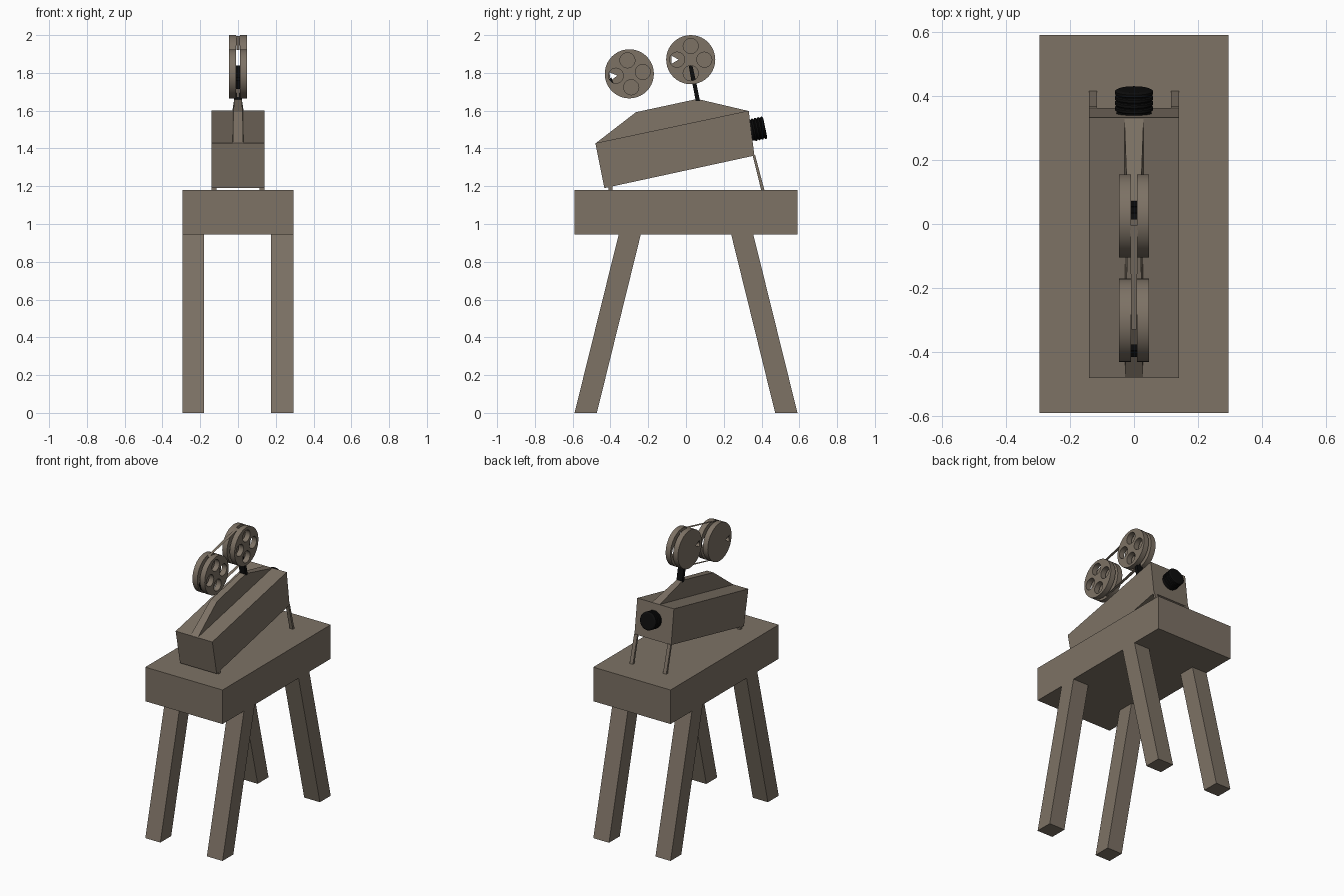
import bpy, bmesh, math
from mathutils import Vector, Matrix

if "Cube" in bpy.data.objects:
    bpy.data.objects.remove(bpy.data.objects["Cube"])


def material(name, col):
    m = bpy.data.materials.new(name)
    m.diffuse_color = (*col, 1)
    m.use_nodes = True
    m.node_tree.nodes["Principled BSDF"].inputs["Base Color"].default_value = m.diffuse_color
    return m


BROWN = material("grey brown", (0.205, 0.168, 0.130))
BLACK = material("black", (0.004, 0.004, 0.004))


def finish(name, bm, mat):
    bmesh.ops.recalc_face_normals(bm, faces=bm.faces)
    me = bpy.data.meshes.new(name)
    bm.to_mesh(me)
    bm.free()
    me.materials.append(mat)
    ob = bpy.data.objects.new(name, me)
    bpy.context.collection.objects.link(ob)
    return ob


def prism(name, profile, x0, x1, mat=BROWN):
    """Extrude a (y, z) outline from x0 to x1."""
    bm = bmesh.new()
    a = [bm.verts.new((x0, y, z)) for y, z in profile]
    b = [bm.verts.new((x1, y, z)) for y, z in profile]
    bm.faces.new(a)
    bm.faces.new(b[::-1])
    n = len(a)
    for i in range(n):
        j = (i + 1) % n
        bm.faces.new((a[i], b[i], b[j], a[j]))
    return finish(name, bm, mat)


def lathe(name, profile, start, axis, segs, mat):
    """Revolve (distance, radius) points about an axis."""
    bm = bmesh.new()
    rot = Vector(axis).to_track_quat('Z', 'Y').to_matrix().to_4x4()
    m = Matrix.Translation(start) @ rot
    rings = [[bm.verts.new(m @ Vector((r * math.cos(k * math.tau / segs),
                                       r * math.sin(k * math.tau / segs), t)))
              for k in range(segs)] for t, r in profile]
    for p, q in zip(rings, rings[1:]):
        for k in range(segs):
            j = (k + 1) % segs
            bm.faces.new((p[k], p[j], q[j], q[k]))
    bm.faces.new(rings[0])
    bm.faces.new(rings[-1])
    return finish(name, bm, mat)


def circle(cx, cy, r, n, a0=0.0):
    return [(cx + r * math.cos(a0 + k * math.tau / n),
             cy + r * math.sin(a0 + k * math.tau / n)) for k in range(n)]


def plate(name, loops, location, half):
    """Filled outline with holes, lying in the yz plane."""
    cu = bpy.data.curves.new(name, 'CURVE')
    cu.dimensions = '2D'
    cu.fill_mode = 'BOTH'
    cu.extrude = half
    for pts in loops:
        s = cu.splines.new('POLY')
        s.points.add(len(pts) - 1)
        for p, (u, v) in zip(s.points, pts):
            p.co = (u, v, 0, 1)
        s.use_cyclic_u = True
    cu.materials.append(BROWN)
    ob = bpy.data.objects.new(name, cu)
    bpy.context.collection.objects.link(ob)
    ob.location = location
    ob.rotation_euler = (math.pi / 2, 0, math.pi / 2)
    bpy.ops.object.select_all(action='DESELECT')
    bpy.context.view_layer.objects.active = ob
    ob.select_set(True)
    bpy.ops.object.convert(target='MESH')
    return bpy.context.view_layer.objects.active


# Table
prism("table_top", [(-.59, .945), (.59, .945), (.59, 1.18), (-.59, 1.18)], -.295, .295)
for end, sy in (("front", 1), ("back", -1)):
    for side, x0, x1 in (("left", -.295, -.18), ("right", .175, .295)):
        leg = [(-.59, 0), (-.472, 0), (-.238, .95), (-.355, .95)]
        prism(f"{end}_{side}_table_leg", [(y * sy, z) for y, z in leg], x0, x1)

# Projector case, tilted upward to the back
prism("projector_case", [(-.48, 1.428), (-.432, 1.19), (.362, 1.362), (.332, 1.6)], -.14, .14)

# Raised ridge along the case, slightly narrower on its crown
bm = bmesh.new()
ridge = [(-.48, 1.426, .028), (-.265, 1.592, .024), (.06, 1.662, .02), (.332, 1.598, .03)]
lf = [bm.verts.new((-w, y, z)) for y, z, w in ridge]
rt = [bm.verts.new((w, y, z)) for y, z, w in ridge]
bm.faces.new(lf)
bm.faces.new(rt)
for i in range(4):
    j = (i + 1) % 4
    bm.faces.new((lf[i], rt[i], rt[j], lf[j]))
finish("case_ridge", bm, BROWN)

# Projector supports
for side, x0, x1 in (("left", -.14, -.115), ("right", .115, .14)):
    prism(f"{side}_back_prop", [(.352, 1.365), (.366, 1.365), (.415, 1.18), (.398, 1.18)], x0, x1)
    prism(f"{side}_front_foot", [(-.41, 1.18), (-.39, 1.18), (-.39, 1.21), (-.41, 1.21)], x0, x1)

# Ribbed lens
ribs = [(0, .055)]
for i in range(4):
    t = .016 + i * .017
    ribs += [(t, .055), (t + .003, .06), (t + .011, .06), (t + .014, .055)]
ribs += [(.083, .05)]
lathe("lens", ribs, (0, .338, 1.494), (0, math.cos(.21), math.sin(.21)), 32, BLACK)

# Film reels: a pierced right flange and a nearly solid left flange
reels = (("back", .025, 1.87, 0.0), ("front", -.30, 1.795, .14))
for name, y, z, turn in reels:
    rim = circle(0, 0, .13, 40)
    holes = [circle(.072 * math.cos(turn + k * math.pi / 2),
                    .072 * math.sin(turn + k * math.pi / 2), .04, 20) for k in range(4)]
    slot = circle(-.09 * math.cos(turn), -.09 * math.sin(turn), .026, 3, turn)
    plate(f"{name}_reel_right_flange", [rim] + holes, (.0285, y, z), .0185)
    plate(f"{name}_reel_left_flange", [rim, slot], (-.0285, y, z), .0185)

# Thin film strips tangent to both reels
d = Vector((reels[1][1] - reels[0][1], reels[1][2] - reels[0][2])).normalized()
n = Vector((d.y, -d.x))
for name, s in (("upper", 1), ("lower", -1)):
    bm = bmesh.new()
    vs = []
    for (_, y, z, _t), w in zip(reels, (.012, .008)):
        p = Vector((y, z)) + n * s * .129
        vs.append((bm.verts.new((-w, *p)), bm.verts.new((w, *p))))
    bm.faces.new((vs[0][0], vs[0][1], vs[1][1], vs[1][0]))
    finish(f"{name}_film_strip", bm, BROWN)

# Black reel post and the arm end inside the front reel
prism("reel_post", [(.052, 1.65), (.074, 1.65), (.054, 1.752), (.032, 1.752)], -.022, .022, BLACK)
prism("reel_post_tip", [(.032, 1.74), (.056, 1.74), (.034, 1.84), (.014, 1.84)], -.0105, .0105, BLACK)
prism("front_reel_arm", [(-.415, 1.76), (-.395, 1.715), (-.375, 1.72), (-.395, 1.775)],
      -.0105, .0105, BLACK)
